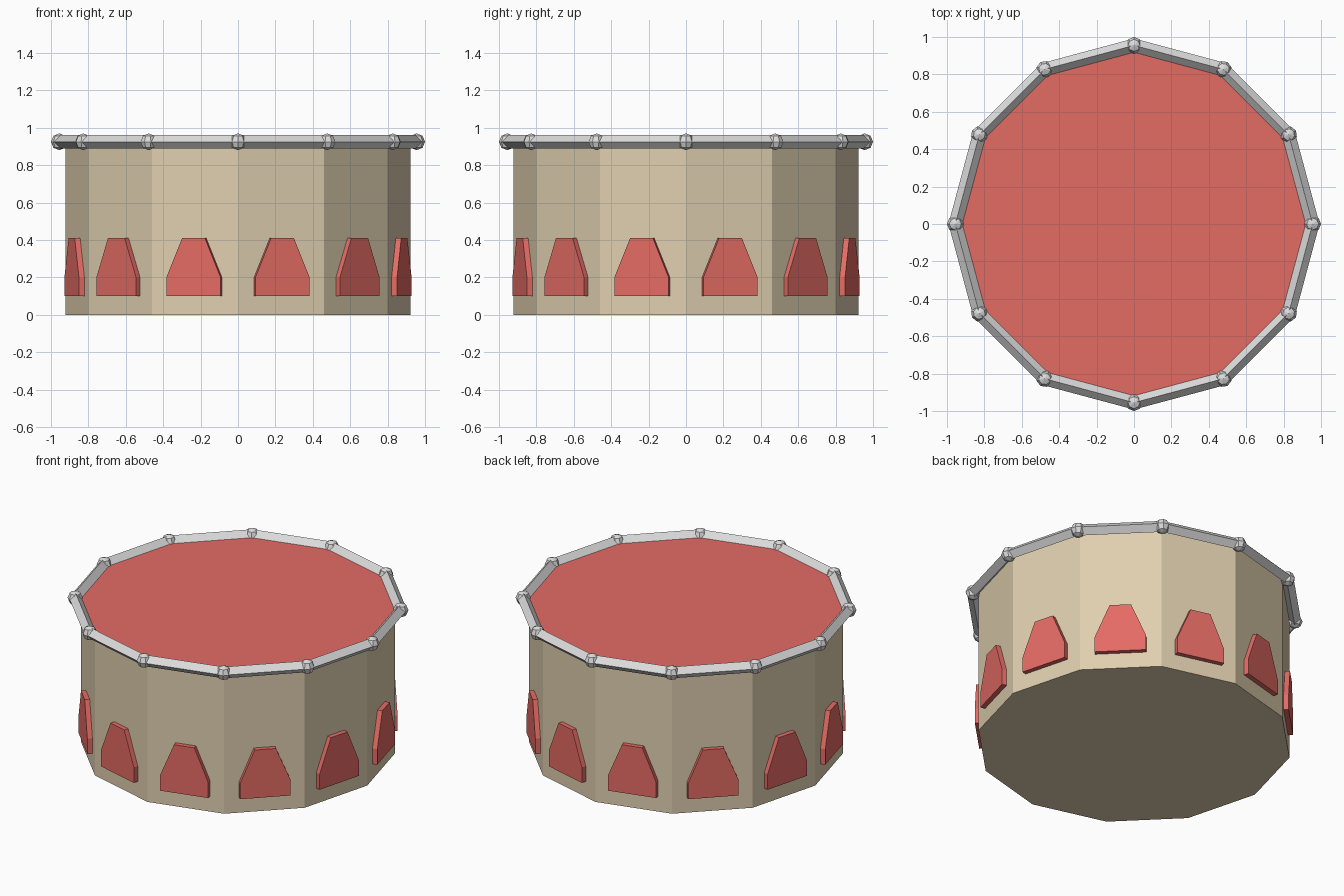
import bpy
import bmesh
from math import pi, cos, sin
from mathutils import Matrix

if "Cube" in bpy.data.objects:
    bpy.data.objects.remove(bpy.data.objects["Cube"], do_unlink=True)

SIDES = 12
STEP = 2 * pi / SIDES
BODY_R = 0.922
BODY_TOP = 0.925
RIM_R = 0.955
APOTHEM = BODY_R * cos(STEP / 2)


def material(name, rgb):
    """Flat material from 8-bit sRGB, stored as linear."""
    lin = [((c / 255 + 0.055) / 1.055) ** 2.4 for c in rgb]
    mat = bpy.data.materials.new(name)
    mat.use_nodes = True
    mat.diffuse_color = (*lin, 1)
    bsdf = mat.node_tree.nodes["Principled BSDF"]
    bsdf.inputs["Base Color"].default_value = (*lin, 1)
    bsdf.inputs["Roughness"].default_value = 0.8
    return mat


def make_object(name, bm, *mats):
    bmesh.ops.recalc_face_normals(bm, faces=bm.faces)
    mesh = bpy.data.meshes.new(name)
    bm.to_mesh(mesh)
    bm.free()
    for mat in mats:
        mesh.materials.append(mat)
    obj = bpy.data.objects.new(name, mesh)
    bpy.context.collection.objects.link(obj)
    return obj


tan = material("tan shell", (224, 207, 175))
red = material("coral red", (228, 107, 100))
grey = material("light grey metal", (220, 220, 220))

# Drum shell, with the top face coloured as the skin
bm = bmesh.new()
bmesh.ops.create_cone(bm, cap_ends=True, segments=SIDES, radius1=BODY_R,
                      radius2=BODY_R, depth=BODY_TOP,
                      matrix=Matrix.Translation((0, 0, BODY_TOP / 2)))
for face in bm.faces:
    face.material_index = 1 if face.normal.z > 0.5 else 0
make_object("drum_shell", bm, tan, red)

# Rim hoop with a diamond cross-section
bpy.ops.mesh.primitive_torus_add(major_segments=SIDES, minor_segments=4,
                                 major_radius=RIM_R, minor_radius=0.037,
                                 location=(0, 0, BODY_TOP))
rim = bpy.context.object
rim.name = "rim_hoop"
rim.data.materials.append(grey)
rim.data.shade_flat()

# Faceted studs at the rim corners
for i in range(SIDES):
    a = i * STEP
    bm = bmesh.new()
    place = Matrix.Translation((RIM_R * cos(a), RIM_R * sin(a), BODY_TOP))
    bmesh.ops.create_uvsphere(bm, u_segments=8, v_segments=4, radius=0.045,
                              matrix=place @ Matrix.Rotation(a, 4, "Z"))
    make_object(f"rim_stud_{i + 1}", bm, grey)

# Raised tapered plates, one on each side of the shell
half = [(0.15, 0.10), (0.15, 0.20), (0.063, 0.41)]
outline = half + [(-y, z) for y, z in reversed(half)]
for i in range(SIDES):
    bm = bmesh.new()
    face = bm.faces.new([bm.verts.new((APOTHEM - 0.005, y, z)) for y, z in outline])
    out = bmesh.ops.extrude_face_region(bm, geom=[face])
    verts = [g for g in out["geom"] if isinstance(g, bmesh.types.BMVert)]
    bmesh.ops.translate(bm, verts=verts, vec=(0.035, 0, 0))
    bm.transform(Matrix.Rotation((i + 0.5) * STEP, 4, "Z"))
    make_object(f"side_plate_{i + 1}", bm, red)
